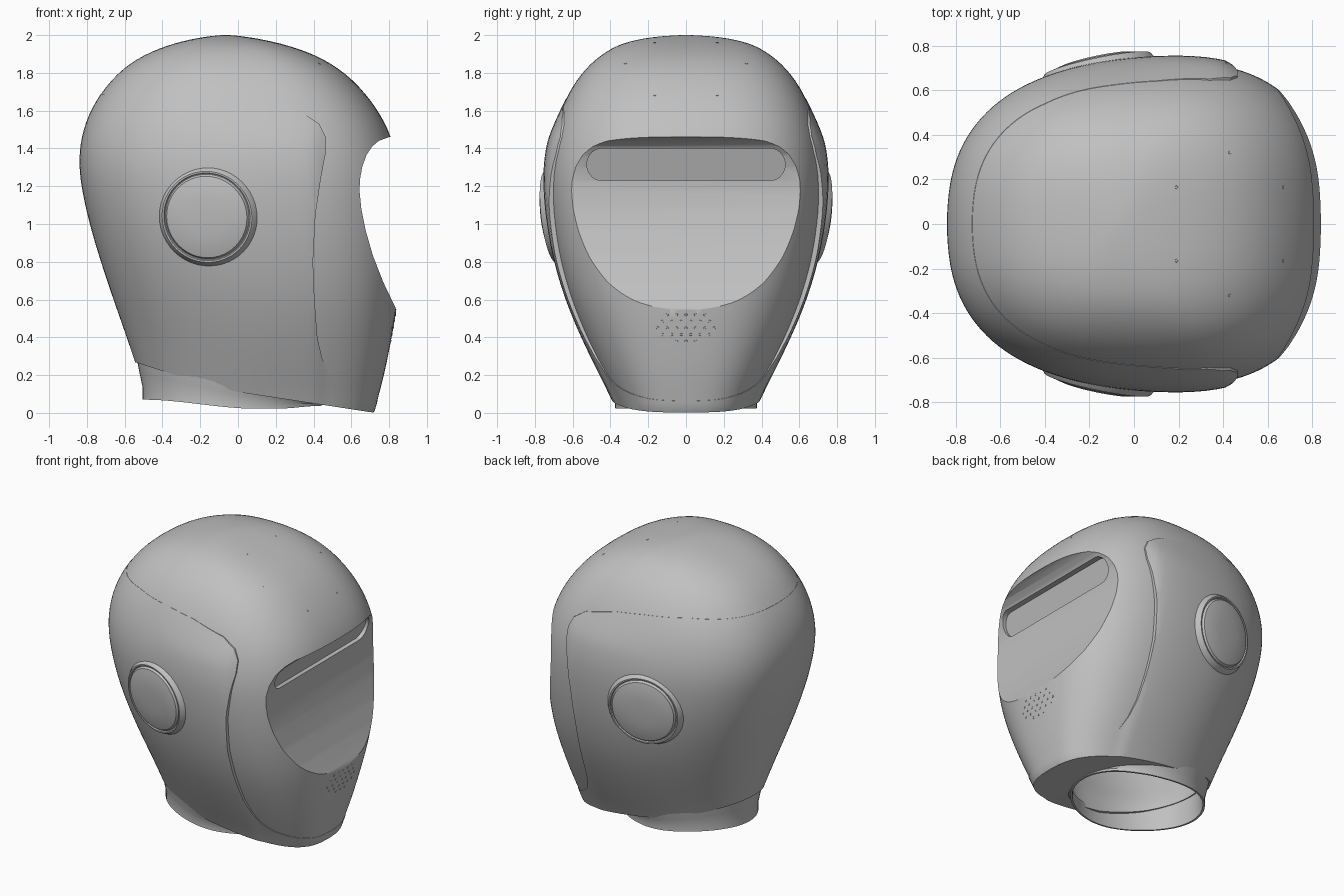
import bpy, bmesh, math
from mathutils import Vector

if "Cube" in bpy.data.objects:
    bpy.data.objects.remove(bpy.data.objects["Cube"])

grey = bpy.data.materials.new("shell grey")
grey.use_nodes = True
grey.diffuse_color = (0.53, 0.53, 0.53, 1)
grey.node_tree.nodes["Principled BSDF"].inputs["Base Color"].default_value = (0.53, 0.53, 0.53, 1)


def finish(name, bm):
    bmesh.ops.recalc_face_normals(bm, faces=bm.faces)
    mesh = bpy.data.meshes.new(name)
    bm.to_mesh(mesh)
    bm.free()
    ob = bpy.data.objects.new(name, mesh)
    bpy.context.collection.objects.link(ob)
    mesh.materials.append(grey)
    return ob


def activate(ob):
    bpy.ops.object.select_all(action='DESELECT')
    ob.select_set(True)
    bpy.context.view_layer.objects.active = ob


def smooth(ob, angle=32):
    activate(ob)
    bpy.ops.object.shade_smooth_by_angle(angle=math.radians(angle))


def ramp(v, a, b):
    t = min(max((v - a) / (b - a), 0), 1)
    return t * t * (3 - 2 * t)


def skin(bm, rings, closed=False):
    pairs = list(zip(rings, rings[1:])) + ([(rings[-1], rings[0])] if closed else [])
    for a, b in pairs:
        for i in range(len(a)):
            j = (i + 1) % len(a)
            bm.faces.new((a[i], a[j], b[j], b[i]))


def loft(name, rows, top, levels=2, n=32):
    """Stack of egg-shaped sections (z, back x, front x, half width)."""
    bm = bmesh.new()
    rings = []
    for z, back, front, width in rows:
        mid = back + 0.56 * (front - back)
        rear_power = 2.12 + 0.33 * ramp(z, .2, 1.1)
        ring = []
        for i in range(n):
            t = math.tau * i / n
            c, s = math.cos(t), math.sin(t)
            e, reach = (2 / 2.7, front - mid) if c > 0 else (2 / rear_power, mid - back)
            ring.append(bm.verts.new((mid + math.copysign(abs(c) ** e, c) * reach,
                                      math.copysign(abs(s) ** e, s) * width, z)))
        rings.append(ring)
    skin(bm, rings)
    bm.faces.new(rings[0])
    pole = bm.verts.new(((rows[-1][1] + rows[-1][2]) / 2, 0, top))
    for i in range(n):
        bm.faces.new((rings[-1][i], rings[-1][(i + 1) % n], pole))
    ob = finish(name, bm)
    activate(ob)
    sub = ob.modifiers.new("round", 'SUBSURF')
    sub.levels = levels
    bpy.ops.object.modifier_apply(modifier=sub.name)
    return ob


def prism(name, outline, half=1.2):
    """Side outline (x, z) extruded across y."""
    bm = bmesh.new()
    ends = [[bm.verts.new((x, y, z)) for x, z in outline] for y in (-half, half)]
    skin(bm, ends)
    for end in ends:
        bm.faces.new(end)
    return finish(name, bm)


def boolean(ob, tool, operation):
    activate(ob)
    mod = ob.modifiers.new("cut", 'BOOLEAN')
    mod.operation, mod.object, mod.solver = operation, tool, 'EXACT'
    bpy.ops.object.modifier_apply(modifier=mod.name)
    bpy.data.objects.remove(tool)


# Main shell
shell_rows = [
    (-.1, -.44, .70, .32), (.05, -.48, .735, .37), (.2, -.525, .777, .445),
    (.4, -.592, .817, .54), (.6, -.663, .852, .622), (.8, -.73, .867, .68),
    (1.0, -.79, .873, .718), (1.2, -.835, .867, .737), (1.35, -.848, .847, .732),
    (1.5, -.826, .803, .703), (1.65, -.762, .715, .65), (1.8, -.647, .578, .56),
    (1.9, -.5, .41, .45), (1.96, -.335, .22, .34), (1.99, -.19, .06, .19)]
shell = loft("helmet_shell", shell_rows, 2.003)

# Raised side and rear panel, strongest near its front edge and eased off at the temple
panel = loft("side_panel", shell_rows, 2.003)
for v in panel.data.vertices:
    lift = ramp(v.co.x, -.5, .35) * (1 - ramp(v.co.z, 1.4, 1.66))
    lift *= 1 - .75 * ramp(v.co.x, .4, .475)
    v.co.y *= 1.003 + 0.036 * lift
    v.co.x *= 1.002
boolean(panel, prism("panel_outline", [
    (.8, .04), (.72, .07), (.63, .11), (.55, .15), (.48, .21), (.445, .29), (.42, .4), (.405, .6),
    (.397, .8), (.41, 1.05), (.44, 1.25), (.465, 1.38), (.465, 1.46), (.43, 1.53), (.34, 1.59),
    (.1, 1.65), (-.1, 1.675), (-.4, 1.7), (-.95, 1.68), (-.95, -.3), (.8, -.3)]), 'INTERSECT')
boolean(shell, panel, 'UNION')

# Swept lower edge
boolean(shell, prism("bottom_cutter", [
    (-1, .42), (-.55, .27), (-.3, .19), (0, .11), (.4, .05), (.7, .004), (1, -.03),
    (1, -.5), (-1, -.5)]), 'DIFFERENCE')

# Scooped face
boolean(shell, prism("face_cutter", [
    (1.1, 1.5), (.80, 1.46), (.745, 1.44), (.71, 1.41), (.68, 1.365), (.657, 1.3), (.645, 1.23),
    (.644, 1.17), (.653, 1.08), (.675, .97), (.715, .83), (.77, .69), (.83, .565), (1.1, -.04)]),
    'DIFFERENCE')

# Hollow inside
boolean(shell, loft("cavity", [
    (-.2, -.46, .42, .34), (.1, -.46, .42, .34), (.25, -.47, .43, .35), (.4, -.52, .49, .44),
    (.8, -.66, .54, .6), (1.2, -.77, .56, .67), (1.6, -.7, .54, .58), (1.85, -.44, .32, .36)],
    1.93), 'DIFFERENCE')

# Shallow viewing slot with a sloped floor
bm = bmesh.new()
ends = []
for depth in (.634, .9):
    ring = []
    for i in range(32):
        t = math.tau * (i + .5) / 32
        y = math.copysign(.445, math.cos(t)) + .08 * math.cos(t)
        z = 1.315 + .085 * math.sin(t)
        ring.append(bm.verts.new((depth + .3 * (z - 1.3), y, z)))
    ends.append(ring)
skin(bm, ends)
for ring in ends:
    bm.faces.new(ring)
boolean(shell, finish("slot_cutter", bm), 'DIFFERENCE')
smooth(shell)

# Neck collar
bm = bmesh.new()
N = 64


def collar_ring(scale, height):
    ring = []
    for i in range(N):
        t = math.tau * i / N
        x, y = -.03 + .475 * scale * math.cos(t), .375 * scale * math.sin(t)
        edge = .11 - (.29 if x < 0 else .14) * x
        low = .022 + .048 * ramp(-x, -.1, .5) + .016 * ramp(x, .2, .45)
        ring.append(bm.verts.new((x, y, low + (edge + .03 - low) * height)))
    return ring


skin(bm, [collar_ring(s, h) for s, h in
          ((1.07, 1), (1.03, .6), (1, .3), (1, 0), (.97, 0), (.96, .3), (.96, 1))], True)
smooth(finish("neck_collar", bm))

# Ear discs with a soft skirt, rim, groove and domed cap
for side, label in ((1, "left"), (-1, "right")):
    bm = bmesh.new()
    normal = Vector((-.21, side, -.12)).normalized()
    turn = normal.to_track_quat('Z', 'Y')
    centre = Vector((-.16, side * .698, 1.04))
    rings = [[bm.verts.new(centre + turn @ Vector((r * math.cos(math.tau * i / 48),
                                                   r * math.sin(math.tau * i / 48), h)))
              for i in range(48)]
             for r, h in ((.29, -.06), (.265, -.015), (.25, .012), (.243, .02), (.234, .02),
                          (.23, .012), (.226, .012), (.217, .026), (.17, .038), (.1, .045),
                          (.03, .047))]
    skin(bm, rings)
    bm.faces.new(rings[0])
    bm.faces.new(rings[-1])
    smooth(finish(label + "_ear_disc", bm))


# Small studs on the crown and speech holes on the chin
def studs(name, spots, aim, radius):
    bm = bmesh.new()
    for origin in spots:
        hit, spot, normal, _ = shell.ray_cast(Vector(origin), Vector(aim))
        if hit:
            turn = normal.to_track_quat('Z', 'Y').to_matrix().to_4x4()
            turn.translation = spot
            bmesh.ops.create_cone(bm, cap_ends=True, segments=10, radius1=radius,
                                  radius2=radius * .8, depth=.004, matrix=turn)
    finish(name, bm)


bpy.context.view_layer.update()
studs("crown_studs", [(x, s * y, 3) for x, y in ((.19, .165), (.43, .32), (.67, .165))
                      for s in (-1, 1)], (0, 0, -1), .008)
studs("speech_holes", [(3, (k - (n - 1) / 2) * .05, .52 - .035 * row)
                       for row, n in enumerate((5, 6, 7, 6, 3)) for k in range(n)],
      (-1, 0, 0), .008)
